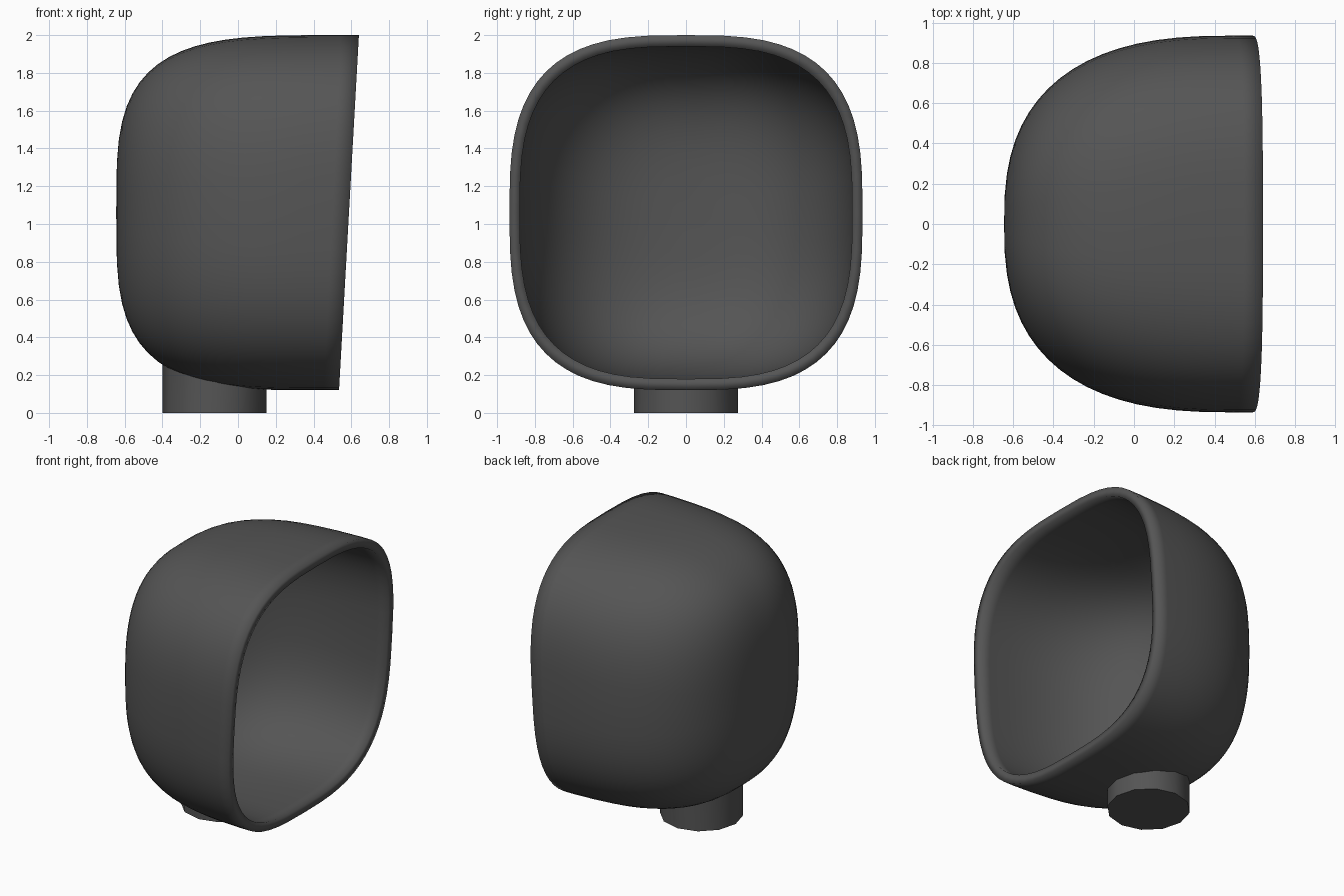
import bpy, bmesh, math

if "Cube" in bpy.data.objects:
    bpy.data.objects.remove(bpy.data.objects["Cube"])

CZ = 1.06          # height of the cup axis
SEG, RINGS = 64, 18

mat = bpy.data.materials.new("dark_grey")
mat.diffuse_color = (0.09, 0.09, 0.09, 1)
mat.use_nodes = True
mat.node_tree.nodes["Principled BSDF"].inputs["Base Color"].default_value = mat.diffuse_color


def spow(v, p):
    return math.copysign(abs(v) ** p, v)


def section(u, hy, hz):
    """Half sizes and squareness of the cross-section, u = 0 rim side, 1 back."""
    return (hy * max(0, 1 - u ** 2.6) ** (1 / 2.6),
            hz * max(0, 1 - u ** 3.55) ** (1 / 3.55),
            3.0 - 0.4 * u)


def finish(bm, name):
    bmesh.ops.recalc_face_normals(bm, faces=bm.faces)
    me = bpy.data.meshes.new(name)
    bm.to_mesh(me)
    bm.free()
    me.materials.append(mat)
    ob = bpy.data.objects.new(name, me)
    bpy.context.collection.objects.link(ob)
    return ob


def ring(bm, x, hy, hz, n):
    w = max(0, min(1, (x + 0.645) / 1.23)) ** 2   # rim plane leans forward
    out = []
    for i in range(SEG):
        a = 2 * math.pi * i / SEG
        y = hy * spow(math.cos(a), 2 / n)
        z = hz * spow(math.sin(a), 2 / n)
        out.append(bm.verts.new((x + z * 0.056 * w, y, CZ + z)))
    return out


def bridge(bm, a, b):
    for i in range(SEG):
        j = (i + 1) % SEG
        bm.faces.new((a[i], a[j], b[j], b[i]))


def shell(bm, hy, hz, tip):
    """Loft rings from the rim to the domed back, return the rim ring."""
    rim = prev = ring(bm, 0.5875, hy, hz, 3.0)
    for k in range(RINGS):
        u = math.sin(math.pi / 2 * k / RINGS) ** 0.8
        cur = ring(bm, 0.5 - u * (0.5 - tip), *section(u, hy, hz))
        bridge(bm, prev, cur)
        prev = cur
    c = bm.verts.new((tip, 0, CZ))
    for i in range(SEG):
        bm.faces.new((prev[i], prev[(i + 1) % SEG], c))
    return rim


# hollow cup: outer and inner shells joined by a flat rim
bm = bmesh.new()
bridge(bm, shell(bm, 0.935, 0.94, -0.645), shell(bm, 0.88, 0.88, -0.59))
cup = finish(bm, "cup_shell")
for p in cup.data.polygons:
    p.use_smooth = True

# short stub underneath, its top ending inside the cup wall
bm = bmesh.new()
low, top = [], []
for i in range(12):
    a = 2 * math.pi * i / 12
    x, y = -0.125 + 0.275 * math.cos(a), 0.275 * math.sin(a)
    hy, hz, n = section((0.5 - x) / 1.145, 0.935, 0.94)
    z = CZ - hz * (1 - (abs(y) / hy) ** n) ** (1 / n) + 0.02
    low.append(bm.verts.new((x, y, 0)))
    top.append(bm.verts.new((x, y, z)))
for i in range(12):
    j = (i + 1) % 12
    bm.faces.new((low[i], low[j], top[j], top[i]))
bm.faces.new(low[::-1])
stub = finish(bm, "mount_stub")
bpy.context.view_layer.objects.active = stub
stub.select_set(True)
bpy.ops.object.shade_smooth_by_angle(angle=math.radians(40))
